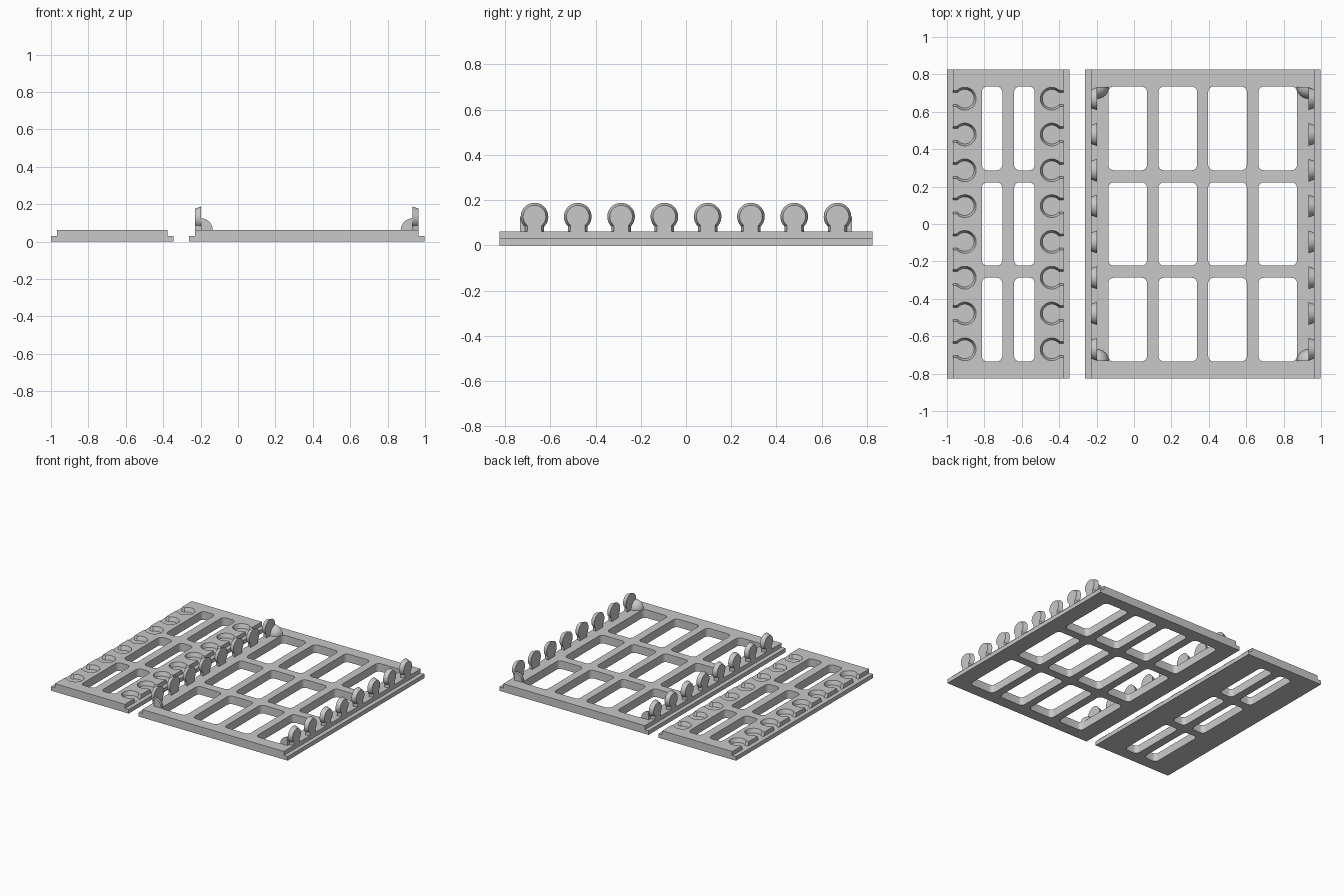
import bpy, bmesh
from math import sin, cos, asin, pi
from mathutils import Vector

if "Cube" in bpy.data.objects:
    bpy.data.objects.remove(bpy.data.objects["Cube"])

grey = bpy.data.materials.new("plain grey")
grey.use_nodes = True
colour = (0.58, 0.58, 0.58, 1)
grey.diffuse_color = colour
grey.node_tree.nodes["Principled BSDF"].inputs["Base Color"].default_value = colour

HALF_Y, LEDGE, TOP, STEP = 0.825, 0.031, 0.062, 0.032
JOINT_YS = [0.0957 * k for k in range(-7, 8, 2)]
ROWS = [(-0.735, -0.287), (-0.223, 0.223), (0.287, 0.735)]


def finish(bm, name):
    bmesh.ops.recalc_face_normals(bm, faces=bm.faces)
    mesh = bpy.data.meshes.new(name)
    bm.to_mesh(mesh)
    bm.free()
    mesh.materials.append(grey)
    obj = bpy.data.objects.new(name, mesh)
    bpy.context.collection.objects.link(obj)
    return obj


def smooth(obj):
    bpy.ops.object.select_all(action='DESELECT')
    obj.select_set(True)
    bpy.context.view_layer.objects.active = obj
    bpy.ops.object.shade_smooth_by_angle(angle=pi / 6)


def loft(bm, ring_a, ring_b):
    """Closed solid between two outlines with equal point counts."""
    a = [bm.verts.new(p) for p in ring_a]
    b = [bm.verts.new(p) for p in ring_b]
    bm.faces.new(a)
    bm.faces.new(b)
    for i in range(len(a)):
        j = (i + 1) % len(a)
        bm.faces.new((a[i], a[j], b[j], b[i]))


def keyhole(r, w, neck):
    """Round head with a neck of half width w running to u = -neck."""
    gap = asin(w / r)
    n = 32
    angles = [pi + gap + (2 * pi - 2 * gap) * i / n for i in range(n + 1)]
    pts = [(r * cos(t), r * sin(t)) for t in angles]
    return pts + [(-neck, w), (-neck, -w)]


def rounded_rect(x0, x1, y0, y1, r=0.03, n=6):
    corners = [(x1 - r, y1 - r), (x0 + r, y1 - r), (x0 + r, y0 + r), (x1 - r, y0 + r)]
    return [(cx + r * cos(t), cy + r * sin(t))
            for q, (cx, cy) in enumerate(corners)
            for t in [(q + i / n) * pi / 2 for i in range(n + 1)]]


def cut(obj, bm):
    cutter = finish(bm, "cutter")
    cutter.hide_render = True
    mod = obj.modifiers.new("openings", 'BOOLEAN')
    mod.operation, mod.solver, mod.object = 'DIFFERENCE', 'EXACT', cutter
    bpy.context.view_layer.objects.active = obj
    bpy.ops.object.modifier_apply(modifier=mod.name)
    bpy.data.objects.remove(cutter)


def panel(name, x0, x1, columns, width):
    """Stepped plate with a grid of rounded windows."""
    outline = [(x0, 0), (x1, 0), (x1, LEDGE), (x1 - STEP, LEDGE), (x1 - STEP, TOP),
               (x0 + STEP, TOP), (x0 + STEP, LEDGE), (x0, LEDGE)]
    bm = bmesh.new()
    loft(bm, [(x, -HALF_Y, z) for x, z in outline], [(x, HALF_Y, z) for x, z in outline])
    obj = finish(bm, name)
    bm = bmesh.new()
    for cx in columns:
        for y0, y1 in ROWS:
            hole = rounded_rect(cx - width / 2, cx + width / 2, y0, y1)
            loft(bm, [(x, y, -0.1) for x, y in hole], [(x, y, 0.2) for x, y in hole])
    cut(obj, bm)
    return obj


# Narrow panel with tapered keyhole sockets along both long edges
NX0, NX1 = -1.0, -0.345
narrow = panel("narrow_panel", NX0, NX1, [-0.759, -0.586], 0.11)
bm = bmesh.new()
for edge, side in ((NX0 + STEP, 1), (NX1 - STEP, -1)):
    for y in JOINT_YS:
        cx = edge + side * 0.063
        rings = []
        for r, w, z in ((0.05, 0.032, LEDGE + 0.0002), (0.0617, 0.0437, TOP + 0.002)):
            rings.append([(cx + side * u, y + v, z) for u, v in keyhole(r, w, 0.075)])
        loft(bm, *rings)
cut(narrow, bm)
smooth(narrow)

# Wide panel
WX0, WX1 = -0.262, 0.997
wide = panel("wide_panel", WX0, WX1, [-0.034, 0.234, 0.5, 0.768], 0.207)
smooth(wide)

# Upright tapered tongues and rounded corner gussets on the wide panel
for label, edge, side in (("right", WX0 + STEP, 1), ("left", WX1 - STEP, -1)):
    inner = edge + side * STEP
    bm = bmesh.new()
    for y in JOINT_YS:
        rings = []
        for r, w, x in ((0.05, 0.032, edge), (0.061, 0.043, inner)):
            rings.append([(x, y + v, 0.127 + u) for u, v in keyhole(r, w, 0.066)])
        loft(bm, *rings)
    smooth(finish(bm, label + "_tongues"))

    for end, ys in (("front", 1), ("back", -1)):
        bm = bmesh.new()
        corner = Vector((inner, -ys * 0.733, TOP))
        bm.verts.new(corner)
        bm.verts.new(corner + Vector((0, 0, 0.063)))
        n = 10
        for i in range(n):
            for j in range(n + 1):
                a, b = i / n * pi / 2, j / n * pi / 2
                d = Vector((side * cos(a) * cos(b), ys * cos(a) * sin(b), sin(a)))
                bm.verts.new(corner + 0.063 * d)
        bmesh.ops.convex_hull(bm, input=bm.verts)
        smooth(finish(bm, f"{label}_{end}_gusset"))
